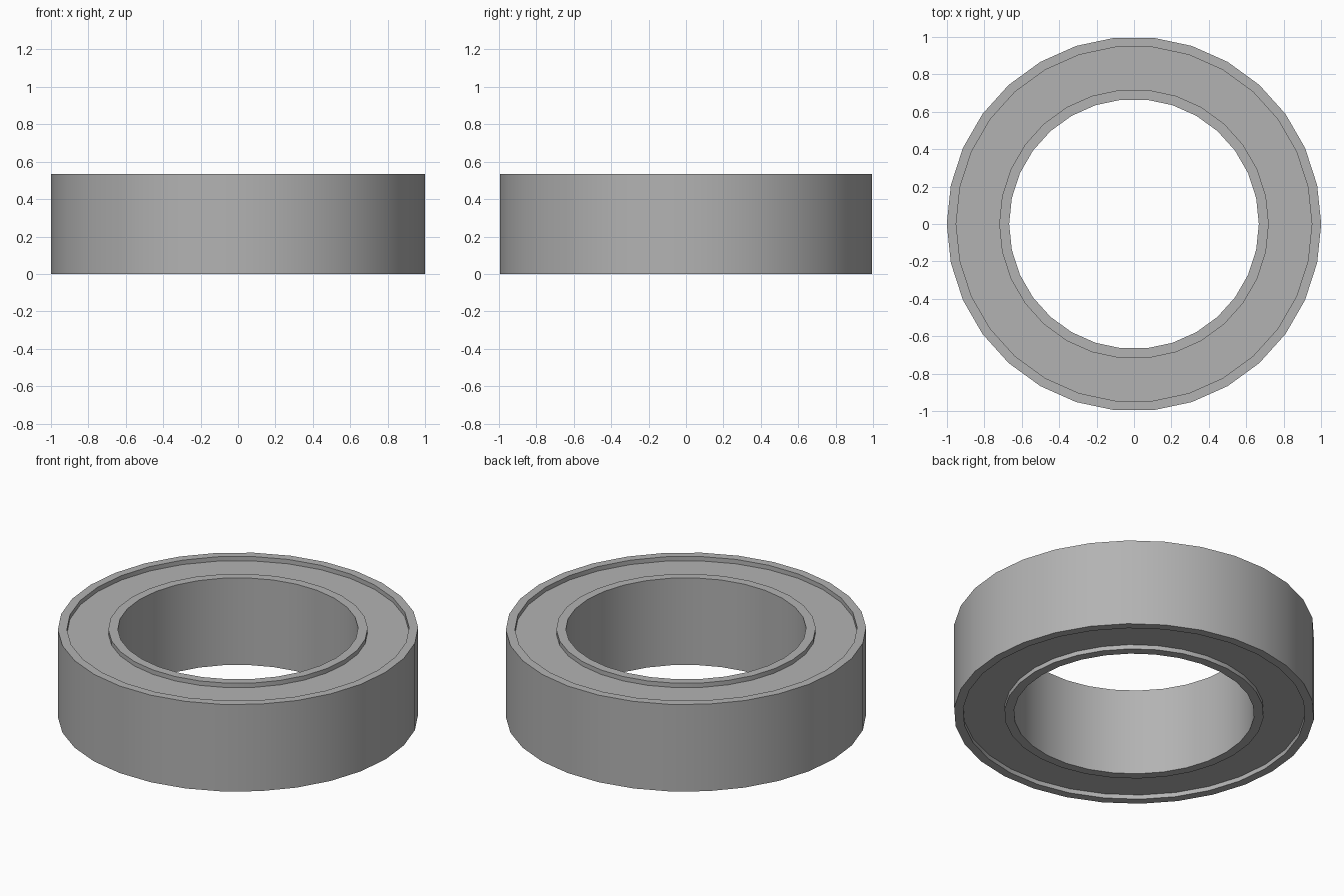
import bpy
import bmesh
import math

old = bpy.data.objects.get("Cube")
if old:
    bpy.data.objects.remove(old, do_unlink=True)

SIDES = 30
HEIGHT = 0.533
RECESS = 0.027

steel = bpy.data.materials.new("grey steel")
steel.use_nodes = True
grey = (0.45, 0.45, 0.45, 1)
steel.diffuse_color = grey
steel.node_tree.nodes["Principled BSDF"].inputs["Base Color"].default_value = grey


def lathe_ring(name, profile):
    """Spin a closed (radius, height) profile around z."""
    bm = bmesh.new()
    rings = []
    for i in range(SIDES):
        a = math.tau * i / SIDES
        rings.append([bm.verts.new((r * math.cos(a), r * math.sin(a), z))
                      for r, z in profile])
    n = len(profile)
    for i in range(SIDES):
        here, there = rings[i], rings[(i + 1) % SIDES]
        for j in range(n):
            k = (j + 1) % n
            bm.faces.new((here[j], there[j], there[k], here[k]))
    bmesh.ops.recalc_face_normals(bm, faces=bm.faces)
    mesh = bpy.data.meshes.new(name)
    bm.to_mesh(mesh)
    bm.free()
    mesh.materials.append(steel)
    obj = bpy.data.objects.new(name, mesh)
    bpy.context.collection.objects.link(obj)
    bpy.ops.object.select_all(action="DESELECT")
    obj.select_set(True)
    bpy.context.view_layer.objects.active = obj
    bpy.ops.object.shade_smooth_by_angle(angle=math.radians(30))


# One closed section: raised outer and inner races, shallow shield between
low, high = RECESS, HEIGHT - RECESS
lathe_ring("bearing_ring", [
    (1, 0), (1, HEIGHT),
    (0.95, HEIGHT), (0.95, high),
    (0.72, high), (0.72, HEIGHT),
    (0.667, HEIGHT), (0.667, 0),
    (0.72, 0), (0.72, low),
    (0.95, low), (0.95, 0),
])
